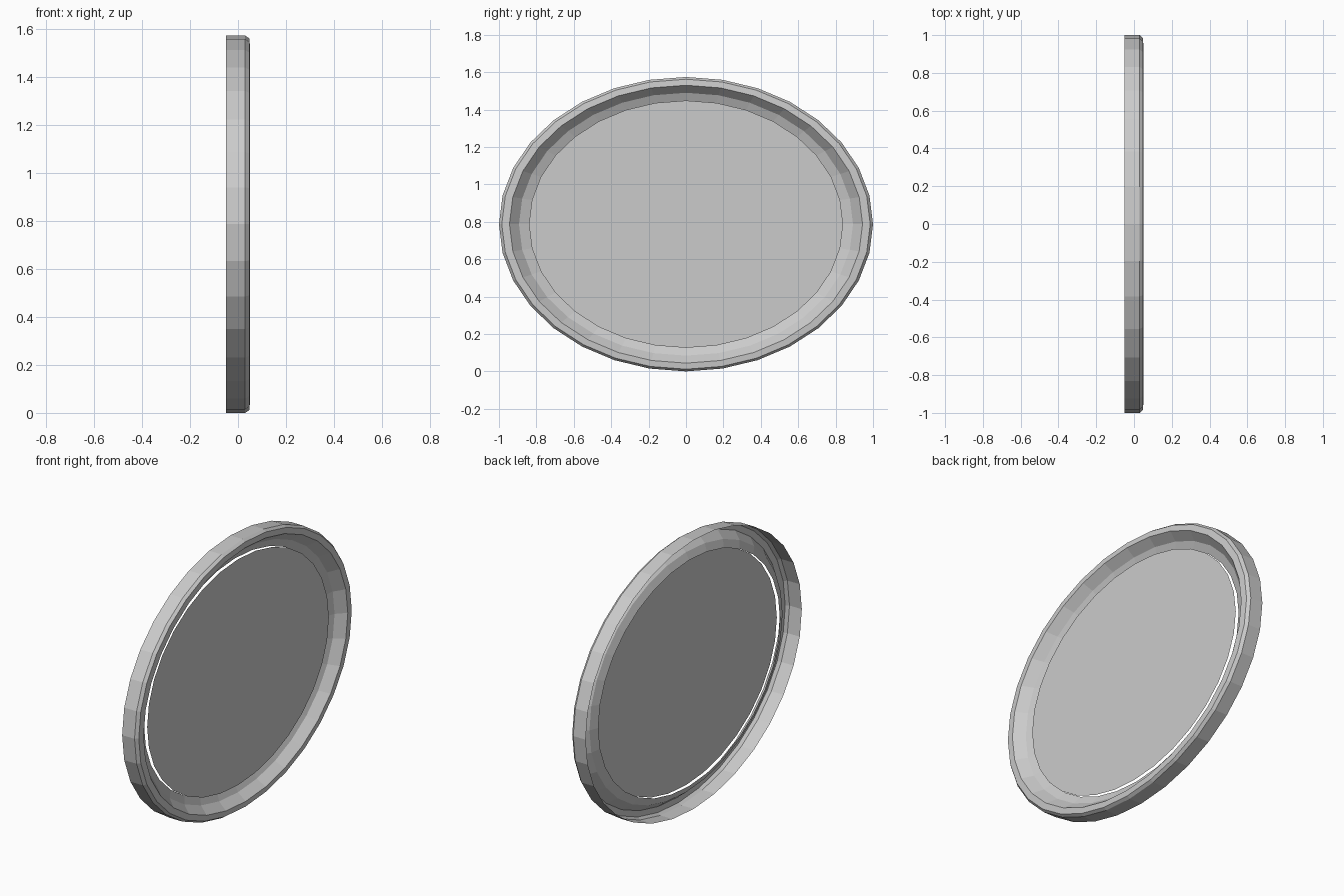
import bpy, bmesh, math

if "Cube" in bpy.data.objects:
    bpy.data.objects.remove(bpy.data.objects["Cube"])

SEGMENTS = 32
HALF_Y, HALF_Z = 1.0, 0.787


def ring(bm, scale, x):
    """Elliptical loop of vertices facing along x."""
    loop = []
    for i in range(SEGMENTS):
        a = 2 * math.pi * i / SEGMENTS
        loop.append(bm.verts.new((x, scale * HALF_Y * math.cos(a),
                                  HALF_Z + scale * HALF_Z * math.sin(a))))
    return loop


def finish(bm, name):
    mesh = bpy.data.meshes.new(name)
    bm.to_mesh(mesh)
    bm.free()
    obj = bpy.data.objects.new(name, mesh)
    bpy.context.collection.objects.link(obj)
    return obj


# Oval frame: open-backed moulding, profile as (scale, x) from back rim to inner lip
profile = [(1.0, -0.05), (1.0, 0.03), (0.985, 0.047), (0.944, 0.05),
           (0.893, 0.0), (0.84, -0.02)]
bm = bmesh.new()
loops = [ring(bm, s, x) for s, x in profile]
for a, b in zip(loops, loops[1:]):
    for i in range(SEGMENTS):
        j = (i + 1) % SEGMENTS
        bm.faces.new((a[i], a[j], b[j], b[i]))
finish(bm, "oval_frame")

# Flat oval panel set just in front of the inner lip
bm = bmesh.new()
bm.faces.new(ring(bm, 0.84, 0.0))
finish(bm, "oval_panel")
